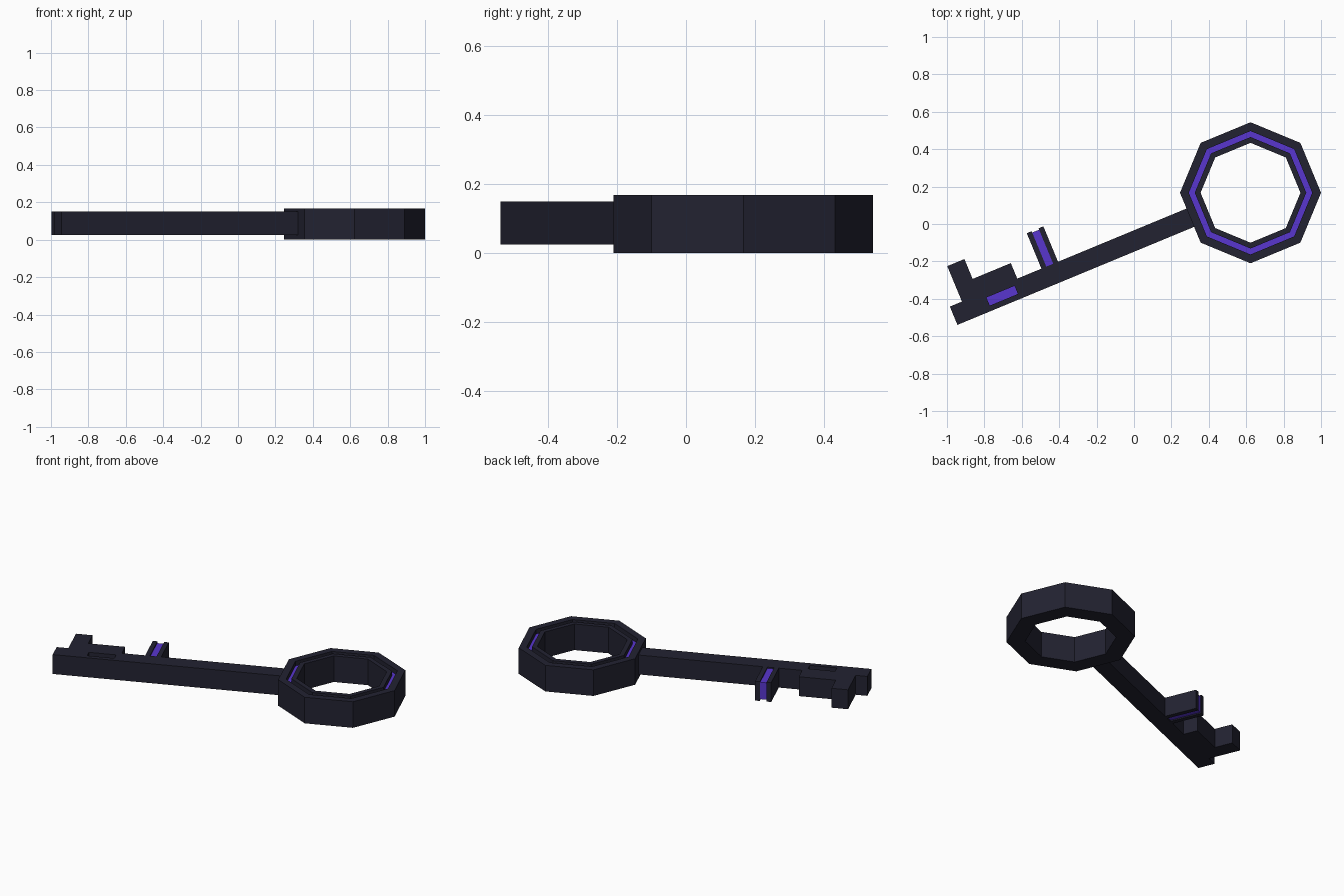
import bpy, bmesh, math

if "Cube" in bpy.data.objects:
    bpy.data.objects.remove(bpy.data.objects["Cube"])

TILT = math.radians(22.5)
CENTRE = (0.623, 0.167, 0)
Z0, Z1 = 0.025, 0.15      # shaft thickness
HW = 0.053                # shaft half width


def material(name, rgb):
    m = bpy.data.materials.new(name)
    m.diffuse_color = (*rgb, 1)
    m.use_nodes = True
    m.node_tree.nodes["Principled BSDF"].inputs["Base Color"].default_value = m.diffuse_color
    return m


DARK = material("dark_metal", (0.0165, 0.0165, 0.031))
GLOW = material("violet_inlay", (0.098, 0.037, 0.62))


def finish(name, bm, mats, tilt=TILT):
    bmesh.ops.recalc_face_normals(bm, faces=bm.faces[:])
    me = bpy.data.meshes.new(name)
    bm.to_mesh(me)
    bm.free()
    for m in mats:
        me.materials.append(m)
    ob = bpy.data.objects.new(name, me)
    ob.location = CENTRE
    ob.rotation_euler.z = tilt
    bpy.context.collection.objects.link(ob)
    return ob


def prism(outline, z0, z1):
    bm = bmesh.new()
    lo = [bm.verts.new((u, v, z0)) for u, v in outline]
    hi = [bm.verts.new((u, v, z1)) for u, v in outline]
    n = len(outline)
    bm.faces.new(lo[::-1])
    bm.faces.new(hi)
    for i in range(n):
        j = (i + 1) % n
        bm.faces.new((lo[i], lo[j], hi[j], hi[i]))
    return bm


def box(u0, u1, v0, v1, z0=Z0, z1=Z1):
    return prism([(u0, v0), (u1, v0), (u1, v1), (u0, v1)], z0, z1)


# Octagonal bow ring with a recessed violet groove on top
H, D = 0.168, 0.03
profile = [(0.267, 0), (0.377, 0), (0.377, H), (0.33, H),
           (0.33, H - D), (0.298, H - D), (0.298, H), (0.267, H)]
bm = bmesh.new()
rings = []
for k in range(8):
    a = k * math.pi / 4
    rings.append([bm.verts.new((r * math.cos(a), r * math.sin(a), z)) for r, z in profile])
for k in range(8):
    a, b = rings[k], rings[(k + 1) % 8]
    for i in range(8):
        j = (i + 1) % 8
        f = bm.faces.new((a[i], b[i], b[j], a[j]))
        f.material_index = 1 if i == 4 else 0
finish("bow_ring", bm, [DARK, GLOW], 0)

# Shaft with a sunken violet window near the tip
bm = box(-1.718, -0.335, -HW, HW)
pu, pv = (-1.519, -1.356), (-0.024, 0.023)
for co, no in [((u, 0, 0), (1, 0, 0)) for u in pu] + [((0, v, 0), (0, 1, 0)) for v in pv]:
    bmesh.ops.bisect_plane(bm, geom=bm.verts[:] + bm.edges[:] + bm.faces[:],
                           plane_co=co, plane_no=no)
window = []
for f in bm.faces:
    c = f.calc_center_median()
    if c.z > Z1 - 0.001 and pu[0] < c.x < pu[1] and pv[0] < c.y < pv[1]:
        window.append(f)
floor = bmesh.ops.extrude_discrete_faces(bm, faces=window)["faces"]
for f in floor:
    f.material_index = 1
    for v in f.verts:
        v.co.z -= 0.03
finish("shaft", bm, [DARK, GLOW])

# Stepped bit at the tip
finish("stepped_bit", prism([(-1.648, HW), (-1.328, HW), (-1.328, 0.143),
                             (-1.549, 0.143), (-1.549, 0.258), (-1.648, 0.258)], Z0, Z1), [DARK])

# Single tooth: two dark cheeks around a slightly recessed violet core
finish("tooth_cheek_outer", box(-1.188, -1.160, HW, 0.258), [DARK])
finish("tooth_cheek_inner", box(-1.120, -1.092, HW, 0.258), [DARK])
finish("tooth_core", box(-1.160, -1.120, HW, 0.250, Z0 + 0.008, Z1 - 0.008), [GLOW])
